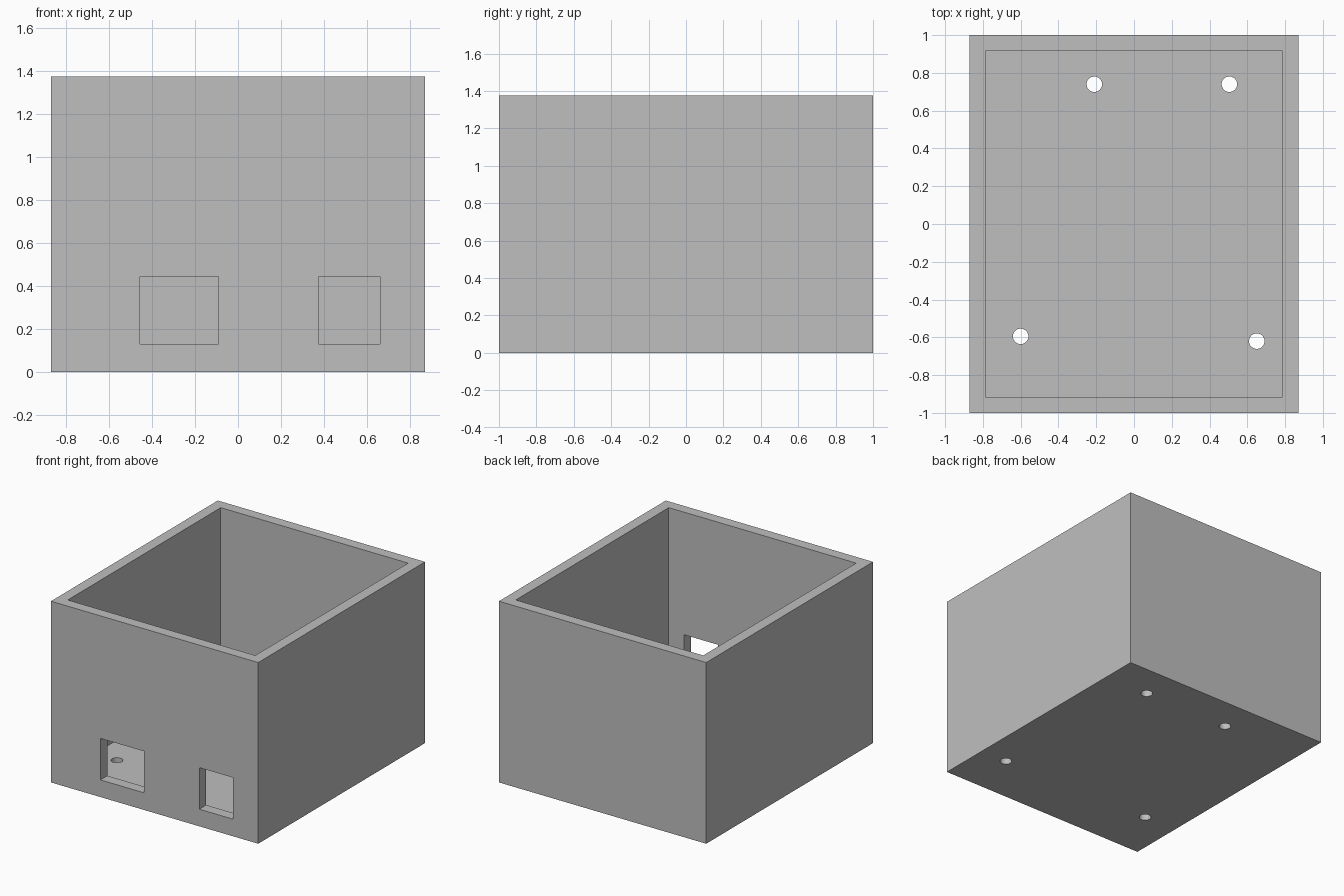
import bpy

# Remove the default cube
if "Cube" in bpy.data.objects:
    bpy.data.objects.remove(bpy.data.objects["Cube"], do_unlink=True)

# Single grey plastic material
GREY = (0.52, 0.52, 0.52, 1)
grey = bpy.data.materials.new("plain grey")
grey.use_nodes = True
grey.diffuse_color = GREY
grey.node_tree.nodes["Principled BSDF"].inputs["Base Color"].default_value = GREY

HALF_X, HALF_Y, HEIGHT = 0.87, 1.0, 1.375
WALL, FLOOR = 0.083, 0.086


def block(name, low, high):
    """Axis-aligned box between two corners."""
    centre = [(a + b) / 2 for a, b in zip(low, high)]
    bpy.ops.mesh.primitive_cube_add(size=1, location=centre)
    obj = bpy.context.object
    obj.name = name
    obj.scale = [b - a for a, b in zip(low, high)]
    bpy.ops.object.transform_apply(location=True, rotation=False, scale=True)
    obj.data.materials.append(grey)
    return obj


def cut(target, cutter):
    """Subtract the cutter from the target, then discard it."""
    mod = target.modifiers.new("cut", "BOOLEAN")
    mod.operation = "DIFFERENCE"
    mod.solver = "EXACT"
    mod.object = cutter
    bpy.context.view_layer.objects.active = target
    bpy.ops.object.modifier_apply(modifier=mod.name)
    bpy.data.objects.remove(cutter, do_unlink=True)


# Open-topped box: outer block with its interior hollowed out
box = block("open_box", (-HALF_X, -HALF_Y, 0), (HALF_X, HALF_Y, HEIGHT))
cut(box, block("cavity_cutter",
               (WALL - HALF_X, WALL - HALF_Y, FLOOR),
               (HALF_X - WALL, HALF_Y - WALL, HEIGHT + 0.2)))

# Two rectangular ports through the front wall
for left, right in ((-0.455, -0.09), (0.375, 0.66)):
    cut(box, block("port_cutter", (left, -1.1, 0.13), (right, -0.85, 0.445)))

# Four round mounting holes through the floor
for x, y in ((-0.21, 0.74), (0.505, 0.74), (-0.6, -0.595), (0.65, -0.62)):
    bpy.ops.mesh.primitive_cylinder_add(vertices=48, radius=0.041, depth=0.4,
                                        location=(x, y, 0))
    hole = bpy.context.object
    hole.data.materials.append(grey)
    cut(box, hole)

# Smooth hole walls, crisp box edges
bpy.ops.object.select_all(action="DESELECT")
box.select_set(True)
bpy.context.view_layer.objects.active = box
bpy.ops.object.shade_smooth_by_angle()
